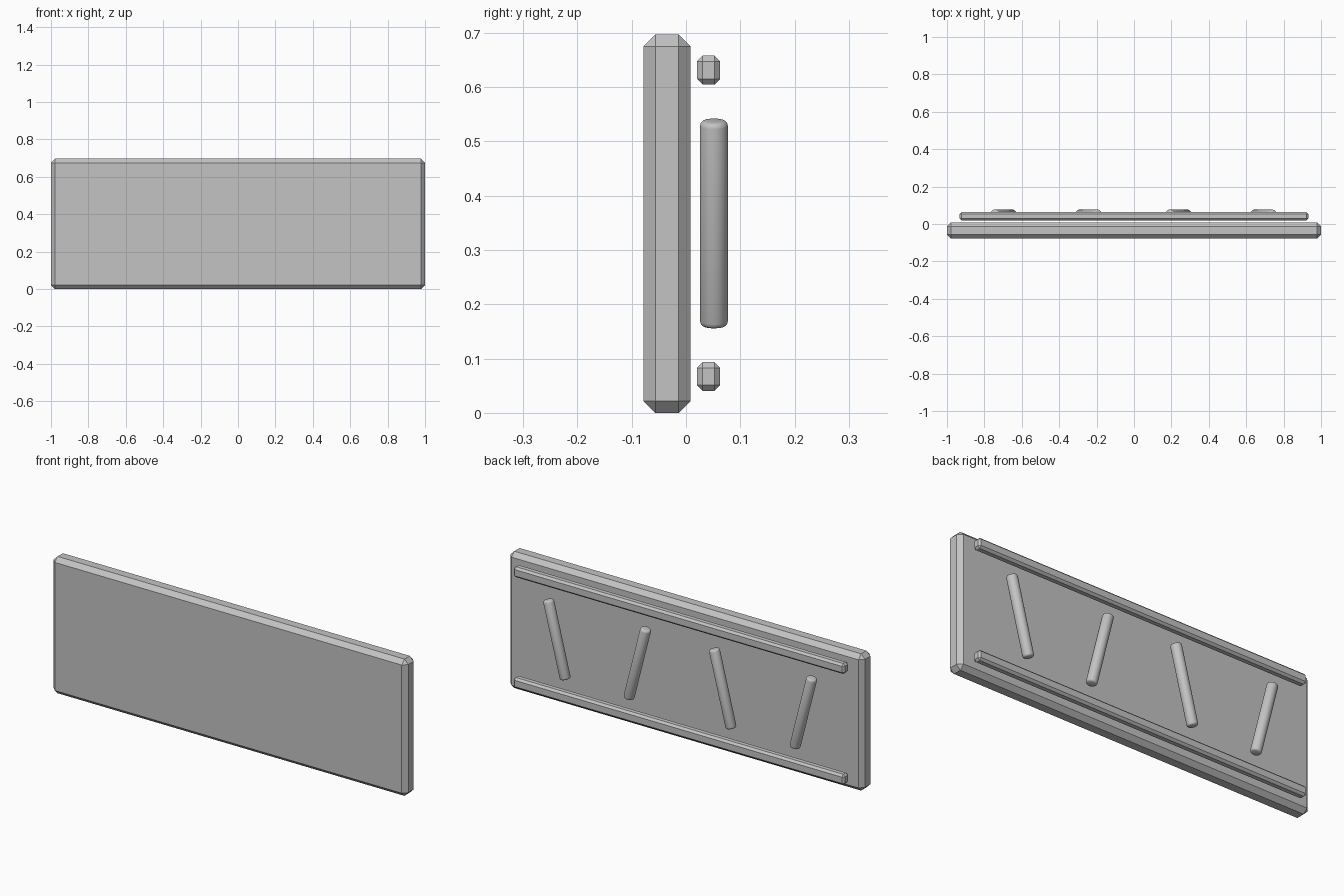
import bpy
import math

cube = bpy.data.objects.get("Cube")
if cube:
    bpy.data.objects.remove(cube, do_unlink=True)

grey = bpy.data.materials.new("plain_grey")
grey.use_nodes = True
colour = (0.55, 0.55, 0.55, 1)
grey.diffuse_color = colour
grey.node_tree.nodes["Principled BSDF"].inputs["Base Color"].default_value = colour


def finish(ob, name, bevel, segments):
    """Name, colour and bevel the active part."""
    ob.name = name
    ob.data.materials.append(grey)
    mod = ob.modifiers.new("edge_bevel", "BEVEL")
    mod.width = bevel
    mod.segments = segments
    mod.limit_method = "ANGLE"
    mod.angle_limit = math.radians(40)
    bpy.ops.object.modifier_apply(modifier=mod.name)


def box(name, centre, size, bevel):
    bpy.ops.mesh.primitive_cube_add(size=1, location=centre)
    ob = bpy.context.object
    ob.scale = size
    bpy.ops.object.transform_apply(location=False, rotation=False, scale=True)
    finish(ob, name, bevel, 1)


def rod(name, x, tilt):
    bpy.ops.mesh.primitive_cylinder_add(vertices=32, radius=0.0257, depth=0.391,
                                        location=(x, 0.0515, 0.349),
                                        rotation=(0, tilt, 0))
    finish(bpy.context.object, name, 0.01, 3)
    bpy.ops.object.shade_smooth_by_angle(angle=math.radians(40))


# Chamfered front panel
box("panel", (0, -0.035, 0.3485), (2, 0.087, 0.697), 0.022)

# Horizontal rails behind the panel
box("upper_rail", (0, 0.0415, 0.6315), (1.867, 0.043, 0.053), 0.0105)
box("lower_rail", (0, 0.0415, 0.067), (1.867, 0.043, 0.053), 0.0105)

# Zigzag rods between the rails
for i, x in enumerate((-0.698, -0.243, 0.238, 0.692)):
    rod(f"slanted_rod_{i + 1}", x, 0.25 if i % 2 else -0.25)
